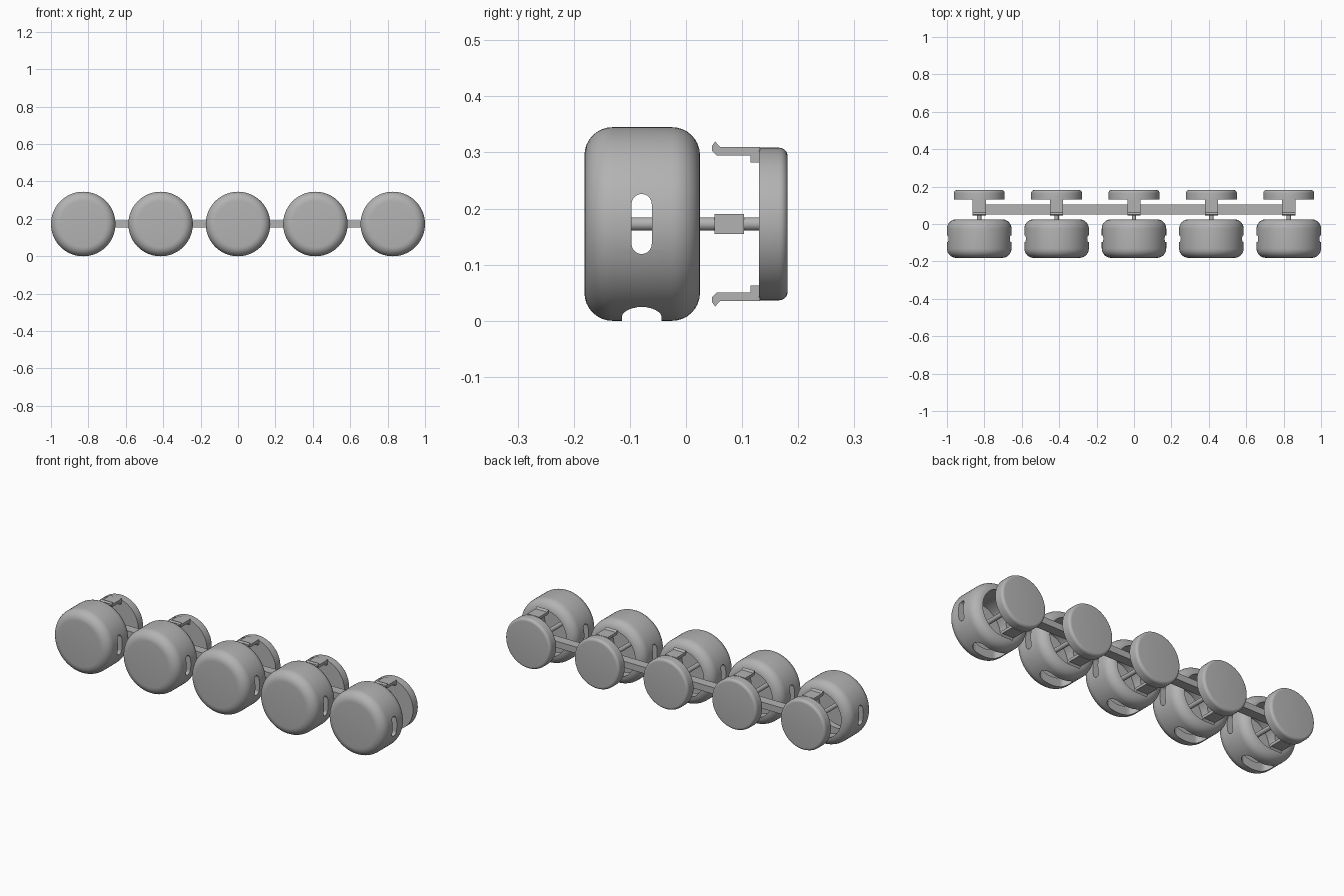
import bpy, bmesh, math
from mathutils import Matrix, Vector

R = 0.1725            # cup radius, also the height of every axis
PITCH = 0.4138        # spacing of the five units
SLOT_Y = -0.079       # middle of the cup length

old = bpy.data.objects.get("Cube")
if old:
    bpy.data.objects.remove(old, do_unlink=True)

grey = bpy.data.materials.new("plain_grey")
grey.use_nodes = True
grey.diffuse_color = (0.45, 0.45, 0.45, 1)
grey.node_tree.nodes["Principled BSDF"].inputs["Base Color"].default_value = (0.45, 0.45, 0.45, 1)


def make(name, bm):
    bmesh.ops.recalc_face_normals(bm, faces=bm.faces)
    mesh = bpy.data.meshes.new(name)
    bm.to_mesh(mesh)
    bm.free()
    mesh.materials.append(grey)
    obj = bpy.data.objects.new(name, mesh)
    bpy.context.collection.objects.link(obj)
    return obj


def activate(obj):
    bpy.ops.object.select_all(action="DESELECT")
    obj.select_set(True)
    bpy.context.view_layer.objects.active = obj


def smooth(obj):
    activate(obj)
    bpy.ops.object.shade_smooth_by_angle(angle=math.radians(30))


def arc(r, y, radius, start, end, steps=8):
    """Rounded corner in the (radius, y) profile plane."""
    angles = [math.radians(start + (end - start) * i / steps) for i in range(steps + 1)]
    return [(r + radius * math.cos(a), y + radius * math.sin(a)) for a in angles]


def lathe(name, profile, sides=72):
    """Turn a (radius, y) profile around the unit axis."""
    bm = bmesh.new()
    verts = [bm.verts.new((r, y, R)) for r, y in profile]
    edges = [bm.edges.new(pair) for pair in zip(verts, verts[1:])]
    bmesh.ops.spin(bm, geom=verts + edges, cent=(0, 0, R), axis=(0, 1, 0),
                   angle=math.tau, steps=sides, use_merge=True)
    bmesh.ops.remove_doubles(bm, verts=bm.verts, dist=1e-5)
    obj = make(name, bm)
    smooth(obj)
    return obj


def prism(bm, points, offset):
    """Extrude a closed outline by a vector."""
    face = bm.faces.new([bm.verts.new(p) for p in points])
    result = bmesh.ops.extrude_face_region(bm, geom=[face])
    moved = [v for v in result["geom"] if isinstance(v, bmesh.types.BMVert)]
    bmesh.ops.translate(bm, verts=moved, vec=offset)


def stadium(length, width):
    """Outline of a round-ended slot, as (along, across) pairs."""
    half = (length - width) / 2
    return arc(half, 0, width / 2, -90, 90, 12) + arc(-half, 0, width / 2, 90, 270, 12)


def cut(target, name, points, offset):
    bm = bmesh.new()
    prism(bm, points, Vector(offset))
    cutter = make(name, bm)
    cutter.hide_render = True
    mod = target.modifiers.new(name, "BOOLEAN")
    mod.operation = "DIFFERENCE"
    mod.solver = "EXACT"
    mod.object = cutter
    activate(target)
    bpy.ops.object.modifier_apply(modifier=name)
    bpy.data.objects.remove(cutter, do_unlink=True)


# Hollow cup, closed at the front and open at the back
fillet = 0.05
edge = R - fillet
cup = lathe("cup", [(0, -0.181)]
            + arc(edge, -0.181 + fillet, fillet, -90, 0)
            + arc(edge, 0.025 - fillet, fillet, 0, 88)
            + [(0.127, 0.0245), (0.127, -0.145), (0, -0.145)])

# Slots through both sides of the cup, and a wider one underneath
cut(cup, "side_slot", [(-0.3, SLOT_Y + b, R + a) for a, b in stadium(0.107, 0.036)], (0.6, 0, 0))
cut(cup, "bottom_slot", [(a, SLOT_Y + b, -0.05) for a, b in stadium(0.178, 0.07)], (0, 0, 0.15))
smooth(cup)

# Back cap with a rounded rear edge
cap = lathe("cap", [(0, 0.13), (0.136, 0.13)] + arc(0.121, 0.166, 0.015, 0, 90, 6) + [(0, 0.181)])

# Rod joining cup, rail and cap
rod = lathe("rod", [(0, -0.15), (0.012, -0.15), (0.012, 0.135), (0, 0.135)], 24)

# Pair of snap clips above and below the axis
hook = [(0.132, 0.11), (0.115, 0.11), (0.115, 0.122), (0.055, 0.122), (0.046, 0.131),
        (0.046, 0.139), (0.052, 0.147), (0.061, 0.137), (0.132, 0.137)]
bm = bmesh.new()
for side in (1, -1):
    prism(bm, [(-0.035, y, R + side * r) for y, r in hook], Vector((0.07, 0, 0)))
clips = make("clips", bm)

# Repeat the unit along the row
names = ("far_right", "right", "middle", "left", "far_left")
for part in (cup, cap, rod, clips):
    base = part.name
    for i, place in enumerate(names):
        obj = part if i == 0 else part.copy()
        if i:
            bpy.context.collection.objects.link(obj)
        obj.name = f"{place}_{base}"
        obj.location.x = (i - 2) * PITCH

# Rail joining the five rods
bm = bmesh.new()
bmesh.ops.create_cube(bm, size=1, matrix=Matrix.Translation((0, 0.077, R))
                      @ Matrix.Diagonal((4 * PITCH + 0.03, 0.052, 0.035, 1)))
make("rail", bm)
